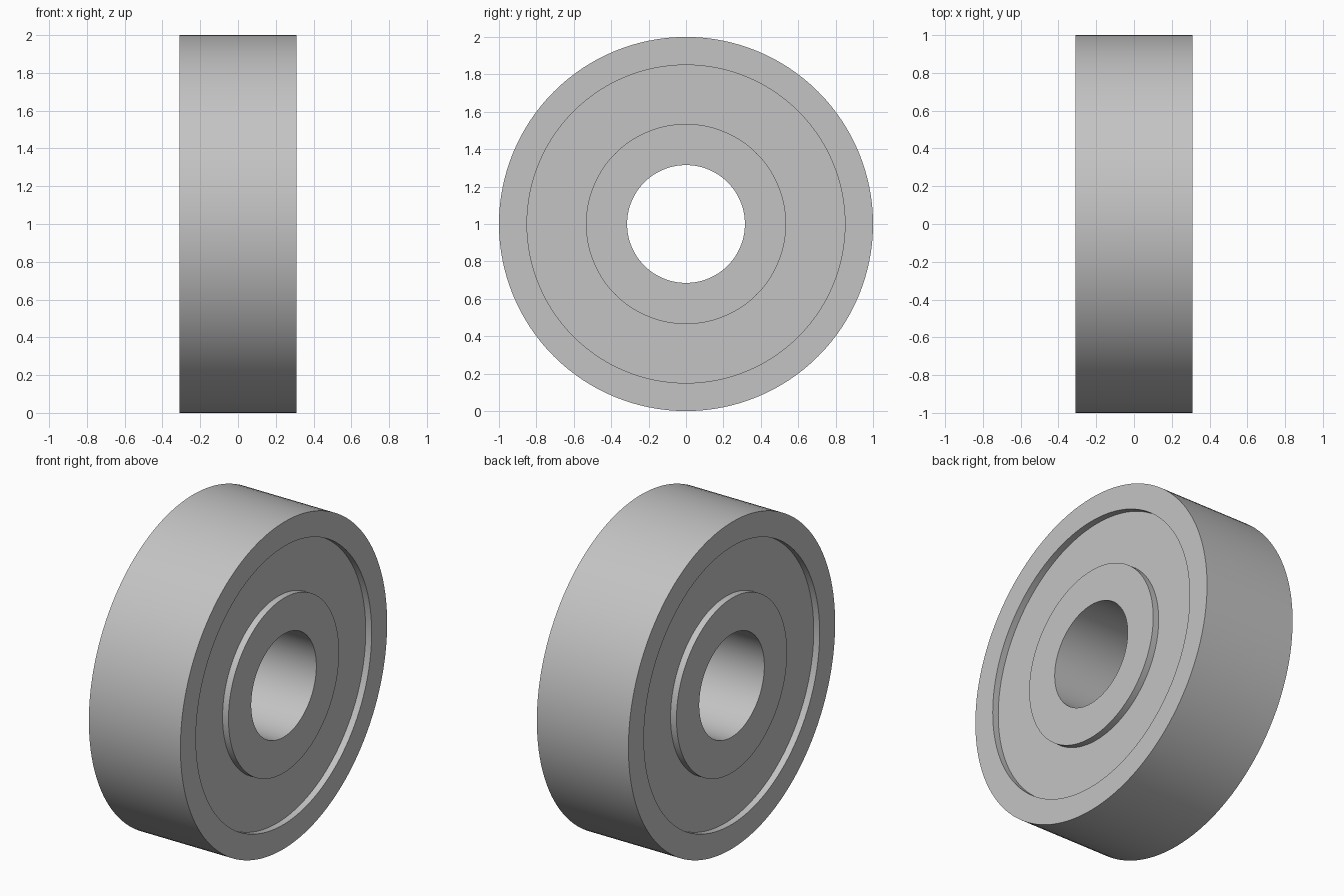
import bpy
import bmesh
from math import cos, sin, tau, radians

SEGMENTS = 128
HALF_WIDTH = 0.31
BORE, INNER_RIM, OUTER_RIM, OUTSIDE = 0.315, 0.535, 0.85, 1.0
RECESS = 0.04          # depth of the shields below the ring faces
SHIELD_THICKNESS = 0.05
OVERLAP = 0.01         # shield edge seated inside each ring

cube = bpy.data.objects.get("Cube")
if cube:
    bpy.data.objects.remove(cube, do_unlink=True)

steel = bpy.data.materials.new("steel_grey")
steel.use_nodes = True
grey = (0.55, 0.55, 0.55, 1)
steel.diffuse_color = grey
steel.node_tree.nodes["Principled BSDF"].inputs["Base Color"].default_value = grey


def ring(name, r_in, r_out, x0, x1):
    """Turn a rectangular section around the x axis."""
    bm = bmesh.new()
    section = [(x0, r_in), (x1, r_in), (x1, r_out), (x0, r_out)]
    loops = []
    for i in range(SEGMENTS):
        a = tau * i / SEGMENTS
        loops.append([bm.verts.new((x, r * cos(a), r * sin(a))) for x, r in section])
    for i, here in enumerate(loops):
        there = loops[(i + 1) % SEGMENTS]
        for j in range(4):
            k = (j + 1) % 4
            bm.faces.new((here[j], here[k], there[k], there[j]))
    bmesh.ops.recalc_face_normals(bm, faces=bm.faces)
    mesh = bpy.data.meshes.new(name)
    bm.to_mesh(mesh)
    bm.free()
    mesh.materials.append(steel)
    obj = bpy.data.objects.new(name, mesh)
    obj.location.z = OUTSIDE
    bpy.context.collection.objects.link(obj)
    bpy.ops.object.select_all(action='DESELECT')
    obj.select_set(True)
    bpy.context.view_layer.objects.active = obj
    bpy.ops.object.shade_smooth_by_angle(angle=radians(30))
    return obj


# Outer and inner rings
ring("outer_ring", OUTER_RIM, OUTSIDE, -HALF_WIDTH, HALF_WIDTH)
ring("inner_ring", BORE, INNER_RIM, -HALF_WIDTH, HALF_WIDTH)

# Recessed shields closing the gap on both sides
face = HALF_WIDTH - RECESS
for name, side in (("left_shield", 1), ("right_shield", -1)):
    x0, x1 = sorted((side * face, side * (face - SHIELD_THICKNESS)))
    ring(name, INNER_RIM - OVERLAP, OUTER_RIM + OVERLAP, x0, x1)
